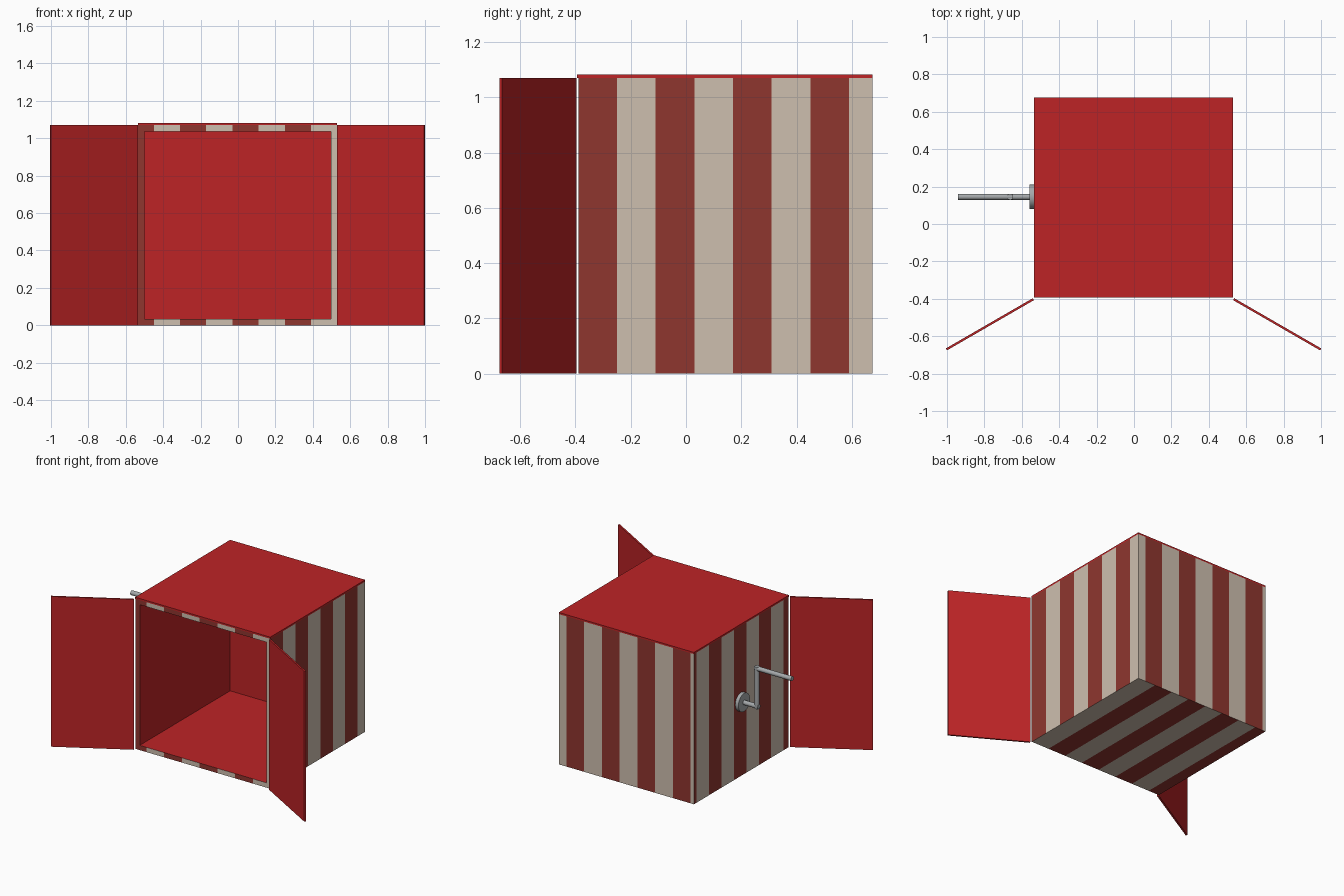
import bpy, bmesh, math
from mathutils import Vector

if "Cube" in bpy.data.objects:
    bpy.data.objects.remove(bpy.data.objects["Cube"])


def linear(c):
    return tuple(((v / 255 + 0.055) / 1.055) ** 2.4 for v in c) + (1.0,)


def material(name, rgb):
    m = bpy.data.materials.new(name)
    m.diffuse_color = linear(rgb)
    m.use_nodes = True
    m.node_tree.nodes["Principled BSDF"].inputs["Base Color"].default_value = m.diffuse_color
    return m


RED = material("bright red", (190, 36, 38))
STRIPE = material("stripe red", (143, 54, 47))
CREAM = material("stripe cream", (206, 191, 175))
STEEL = material("steel grey", (165, 169, 171))

X0, X1, Y0, Y1, H = -0.535, 0.53, -0.39, 0.675, 1.07
WALL, STRIPE_W = 0.048, 0.14


def finish(name, bm, mats):
    bmesh.ops.recalc_face_normals(bm, faces=bm.faces[:])
    me = bpy.data.meshes.new(name)
    bm.to_mesh(me)
    bm.free()
    for m in mats:
        me.materials.append(m)
    ob = bpy.data.objects.new(name, me)
    bpy.context.collection.objects.link(ob)
    return ob


def box_mesh(lo, hi):
    bm = bmesh.new()
    bmesh.ops.create_cube(bm, size=1)
    for v in bm.verts:
        v.co = Vector([lo[i] + (v.co[i] + 0.5) * (hi[i] - lo[i]) for i in range(3)])
    return bm


def on_plane(bm, axis, value):
    return [f for f in bm.faces if all(abs(v.co[axis] - value) < 1e-4 for v in f.verts)]


# Hollow cabinet: inset the front, push the opening back to leave thin walls
bm = box_mesh((X0, Y0, 0), (X1, Y1, H))
bm.normal_update()
front = on_plane(bm, 1, Y0)[0]
bmesh.ops.inset_region(bm, faces=[front], thickness=WALL)
inner = bmesh.ops.extrude_discrete_faces(bm, faces=[front])["faces"][0]
for v in inner.verts:
    v.co.y = Y1 - WALL

# Striped outer sides: plane axis, plane position, stripe axis, start of a red stripe
sides = [(1, Y0, 0, -0.59), (2, 0, 0, -0.59), (1, Y1, 0, 0.33),
         (0, X1, 1, -0.39), (0, X0, 1, 0.365)]
for axis, value, along, start in sides:
    for k in range(-12, 13):
        cut = start + k * STRIPE_W
        low, high = ((X0, X1), (Y0, Y1))[along]
        if not low + 0.005 < cut < high - 0.005:
            continue
        faces = on_plane(bm, axis, value)
        geom = set(faces)
        for f in faces:
            geom.update(f.edges, f.verts)
        normal = Vector((0, 0, 0))
        normal[along] = 1
        bmesh.ops.bisect_plane(bm, geom=list(geom), plane_co=normal * cut, plane_no=normal, dist=1e-5)
for axis, value, along, start in sides:
    for f in on_plane(bm, axis, value):
        c = f.calc_center_bounds()[along]
        f.material_index = 1 + math.floor((c - start) / STRIPE_W) % 2
finish("cabinet", bm, [RED, STRIPE, CREAM])

# Roof sheet
finish("roof", box_mesh((X0, Y0 - 0.004, H), (X1, Y1, H + 0.012)), [RED])

# Two open doors, hinged at the front corners
for side, name in ((1, "right_door"), (-1, "left_door")):
    hinge = X1 if side > 0 else X0
    door = finish(name, box_mesh((0, -0.006, 0), (0.537, 0.006, H)), [RED])
    door.location = (hinge + side * 0.003, -0.402, 0)
    door.rotation_euler.z = math.radians(-30 if side > 0 else 210)


# Crank on the left side: mounting disc and bent rod
def rod(name, a, b, radius, segments=24):
    a, b = Vector(a), Vector(b)
    bm = bmesh.new()
    bmesh.ops.create_cone(bm, cap_ends=True, segments=segments, radius1=radius,
                          radius2=radius, depth=(b - a).length)
    ob = finish(name, bm, [STEEL])
    ob.location = (a + b) / 2
    ob.rotation_mode = 'QUATERNION'
    ob.rotation_quaternion = (b - a).to_track_quat('Z', 'Y')
    bpy.ops.object.select_all(action='DESELECT')
    ob.select_set(True)
    bpy.context.view_layer.objects.active = ob
    bpy.ops.object.shade_smooth_by_angle()


CY, R = 0.145, 0.016
rod("crank_disc", (X0, CY, 0.53), (-0.56, CY, 0.53), 0.065, 32)
rod("crank_axle", (-0.55, CY, 0.53), (-0.677, CY, 0.53), R)
rod("crank_arm", (-0.662, CY, 0.515), (-0.662, CY, 0.815), R)
rod("crank_handle", (-0.647, CY, 0.80), (-0.94, CY, 0.80), R)
